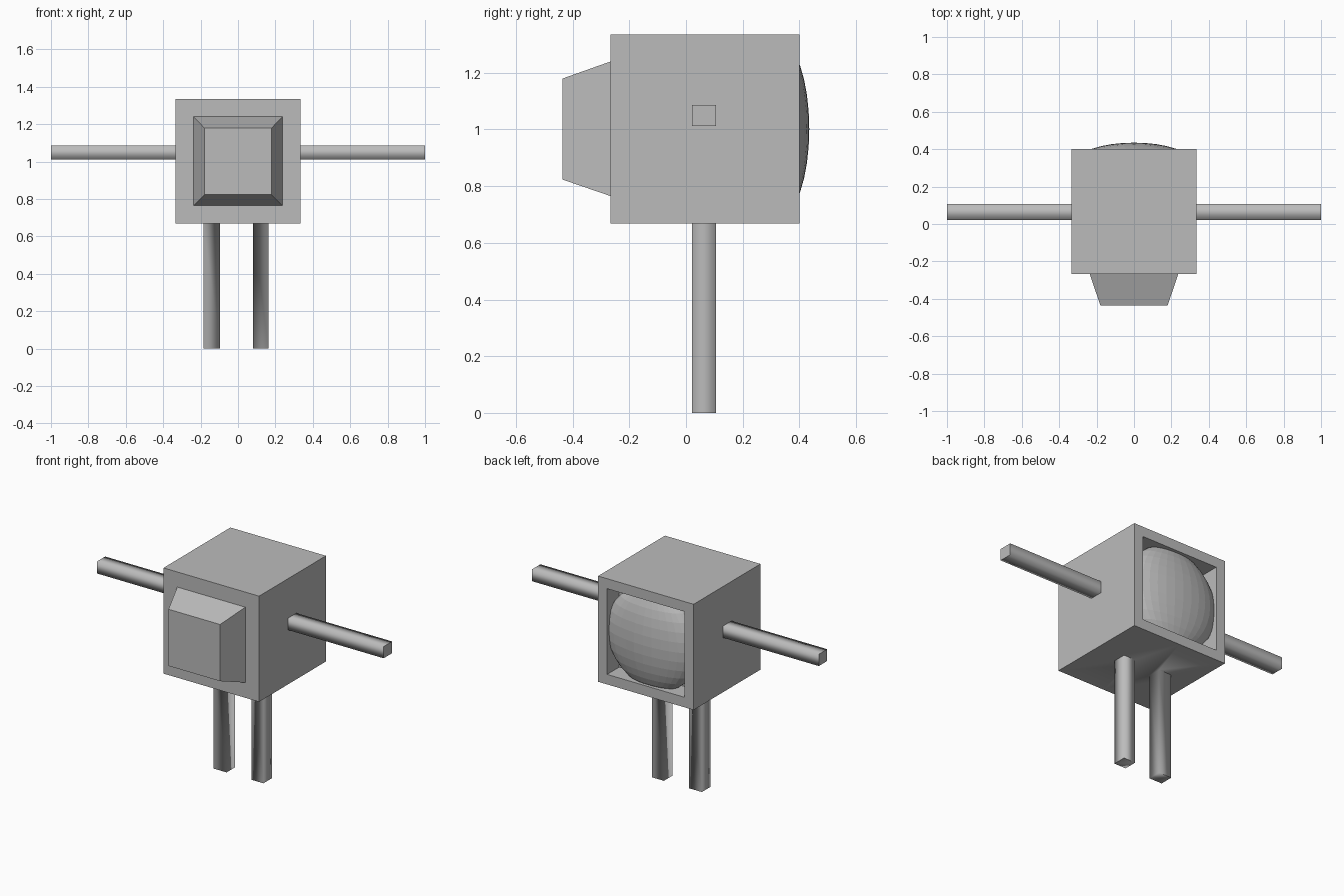
import bpy, bmesh, math
from mathutils import Matrix, Vector

if "Cube" in bpy.data.objects:
    bpy.data.objects.remove(bpy.data.objects["Cube"])

grey = bpy.data.materials.new("grey")
grey.diffuse_color = (0.5, 0.5, 0.5, 1)
grey.use_nodes = True
grey.node_tree.nodes["Principled BSDF"].inputs["Base Color"].default_value = grey.diffuse_color

HALF, CY, CZ = 0.333, 0.067, 1.002   # cube half size and centre


def finish(bm, name):
    mesh = bpy.data.meshes.new(name)
    bm.to_mesh(mesh)
    bm.free()
    mesh.materials.append(grey)
    obj = bpy.data.objects.new(name, mesh)
    bpy.context.collection.objects.link(obj)
    return obj


def fit(face, axes, lo, hi):
    """Move a face's corners onto a rectangle spanning the two given axes."""
    c = face.calc_center_median()
    for v in face.verts:
        for i, a in enumerate(axes):
            v.co[a] = lo[i] if v.co[a] < c[a] else hi[i]


def inset_to(bm, face, axes, lo, hi):
    bmesh.ops.inset_individual(bm, faces=[face], thickness=0.03)
    fit(face, axes, lo, hi)


def extrude(bm, face, offset):
    new = bmesh.ops.extrude_discrete_faces(bm, faces=[face])["faces"][0]
    bmesh.ops.translate(bm, verts=new.verts, vec=Vector(offset))
    return new


def pull(bm, face, offset):
    """Extrude a face; the walls and the end stay one smooth skin."""
    end = extrude(bm, face, offset)
    for f in {f for v in end.verts for f in v.link_faces}:
        f.smooth = True


def facing(bm, n):
    return max(bm.faces, key=lambda f: f.normal.dot(Vector(n)))


# Cube body
bm = bmesh.new()
bmesh.ops.create_cube(bm, size=HALF * 2, matrix=Matrix.Translation((0, CY, CZ)))
bm.normal_update()
front, back = facing(bm, (0, -1, 0)), facing(bm, (0, 1, 0))
left, right = facing(bm, (-1, 0, 0)), facing(bm, (1, 0, 0))
bottom = facing(bm, (0, 0, -1))
for e in bm.edges:
    e.smooth = False

# Tapered snout on the front
inset_to(bm, front, (0, 2), (-0.237, 0.765), (0.237, 1.24))
snout = extrude(bm, front, (0, -0.169, 0))
fit(snout, (0, 2), (-0.18, 0.823), (0.18, 1.18))

# Square recess in the back
inset_to(bm, back, (0, 2), (-0.27, CZ - 0.27), (0.27, CZ + 0.27))
extrude(bm, back, (0, -0.12, 0))

# Arms, sharing one smooth skin with the body sides
for face, s in ((left, -1), (right, 1)):
    face.smooth = True
    inset_to(bm, face, (1, 2), (0.022, 1.012), (0.106, 1.086))
    for f in {f for v in face.verts for f in v.link_faces}:
        f.smooth = True
    pull(bm, face, (s * (1 - HALF), 0, 0))

# Legs, from the two halves of the underside
cross = [e for e in bottom.edges if abs(e.verts[0].co.x - e.verts[1].co.x) > 0.1]
new = bmesh.ops.subdivide_edges(bm, edges=cross, cuts=1)["geom_inner"]
mids = [g for g in new if isinstance(g, bmesh.types.BMVert)]
if not any(v is mids[1] for e in mids[0].link_edges for v in e.verts):
    bmesh.ops.connect_verts(bm, verts=mids)
bm.normal_update()
halves = [f for f in bm.faces if f.normal.z < -0.9
          and f.calc_center_median().z < CZ - HALF + 0.01]
halves.sort(key=lambda f: f.calc_center_median().x)
for face, x0, x1 in zip(halves, (-0.185, 0.08), (-0.095, 0.162)):
    inset_to(bm, face, (0, 1), (x0, 0.022), (x1, 0.106))
    for f in {f for v in face.verts for f in v.link_faces}:
        f.smooth = True
    pull(bm, face, (0, 0, HALF - CZ))
bmesh.ops.remove_doubles(bm, verts=bm.verts, dist=0.0001)
bmesh.ops.recalc_face_normals(bm, faces=bm.faces)
finish(bm, "body_with_limbs")

# Faceted dome bulging out of the recess
bm = bmesh.new()
bmesh.ops.create_uvsphere(bm, u_segments=32, v_segments=16, radius=1,
                          matrix=Matrix.Translation((0, 0.325, CZ))
                          @ Matrix.Diagonal((0.315, 0.11, 0.315, 1)))
finish(bm, "back_dome")
